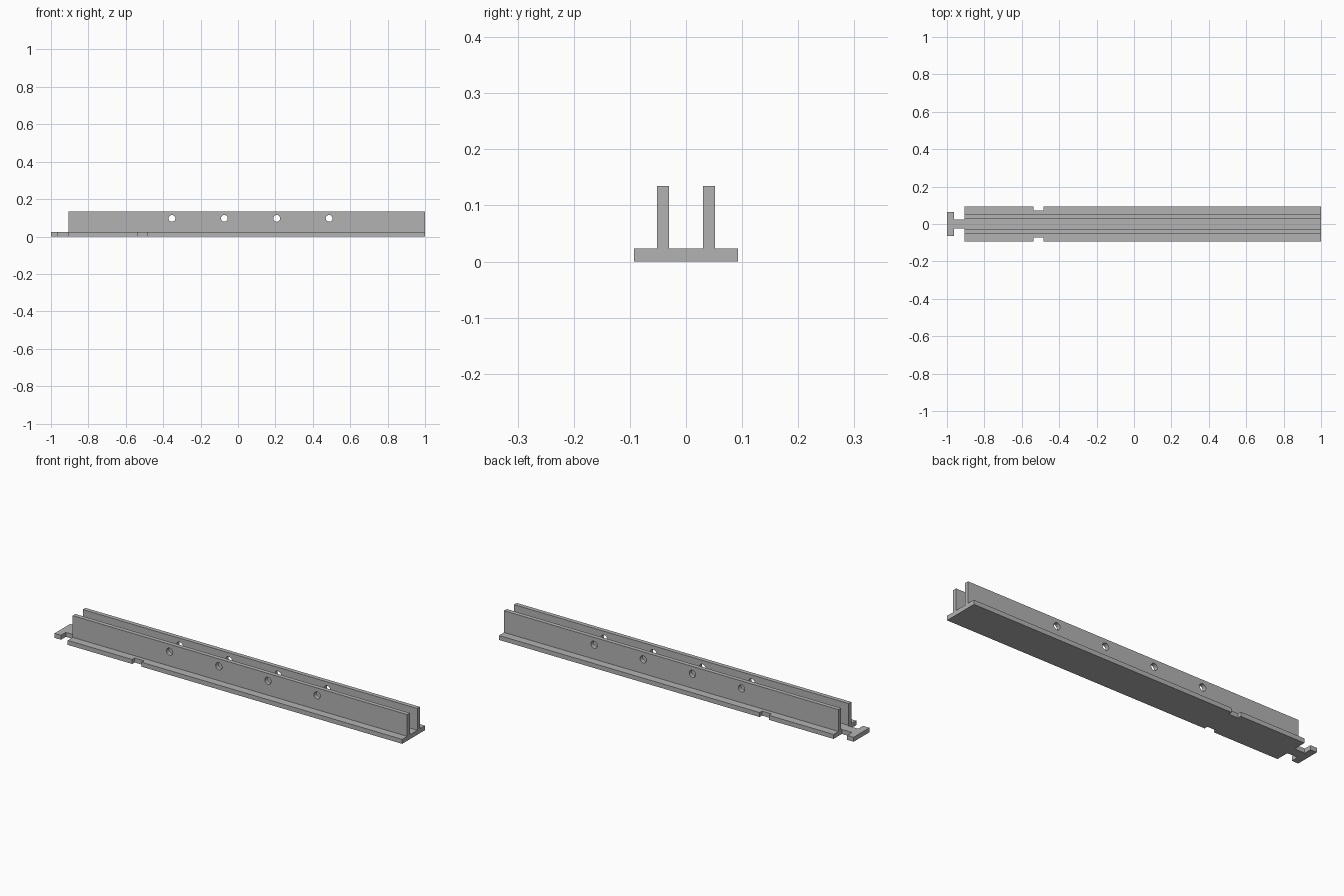
import bpy
import bmesh
from mathutils import Matrix

cube = bpy.data.objects.get("Cube")
if cube:
    bpy.data.objects.remove(cube, do_unlink=True)

grey = bpy.data.materials.new("mid grey")
grey.use_nodes = True
colour = (0.45, 0.45, 0.45, 1)
grey.diffuse_color = colour
grey.node_tree.nodes["Principled BSDF"].inputs["Base Color"].default_value = colour

BODY_START, BODY_END = -0.905, 1.0
BASE_TOP, WALL_TOP = 0.023, 0.135
HALF_WIDTH = 0.0925
WALL_INNER, WALL_OUTER = 0.03, 0.052
HOLE_Z, HOLE_RADIUS = 0.097, 0.018


def add_object(name, bm):
    bmesh.ops.recalc_face_normals(bm, faces=bm.faces)
    mesh = bpy.data.meshes.new(name)
    bm.to_mesh(mesh)
    bm.free()
    mesh.materials.append(grey)
    obj = bpy.data.objects.new(name, mesh)
    bpy.context.collection.objects.link(obj)
    return obj


# Base plate: half outline with T-shaped end tab and side notch, mirrored in y
half = [(-1, 0.064), (-0.963, 0.064), (-0.963, 0.025), (BODY_START, 0.025),
        (BODY_START, HALF_WIDTH), (-0.538, HALF_WIDTH), (-0.538, 0.073),
        (-0.484, 0.073), (-0.484, HALF_WIDTH), (BODY_END, HALF_WIDTH)]
outline = half + [(x, -y) for x, y in reversed(half)]
bm = bmesh.new()
face = bm.faces.new([bm.verts.new((x, y, 0)) for x, y in outline])
top = bmesh.ops.extrude_face_region(bm, geom=[face])["geom"]
bmesh.ops.translate(bm, vec=(0, 0, BASE_TOP),
                    verts=[v for v in top if isinstance(v, bmesh.types.BMVert)])
add_object("base_plate", bm)

# Cutter for the row of round holes through both walls
bm = bmesh.new()
for i in range(4):
    place = Matrix.Translation((-0.353 + 0.28 * i, 0, HOLE_Z)) @ Matrix.Rotation(1.5707963, 4, "X")
    bmesh.ops.create_cone(bm, cap_ends=True, segments=32, radius1=HOLE_RADIUS,
                          radius2=HOLE_RADIUS, depth=0.3, matrix=place)
cutter = add_object("hole_cutter", bm)
cutter.hide_render = True
cutter.hide_viewport = True
cutter.display_type = "WIRE"

# Two upright walls running along the base
for name, side in (("front_wall", -1), ("back_wall", 1)):
    size = (BODY_END - BODY_START, WALL_OUTER - WALL_INNER, WALL_TOP - BASE_TOP)
    centre = ((BODY_START + BODY_END) / 2, side * (WALL_INNER + WALL_OUTER) / 2,
              (BASE_TOP + WALL_TOP) / 2)
    bm = bmesh.new()
    bmesh.ops.create_cube(bm, size=1, matrix=Matrix.Translation(centre) @ Matrix.Diagonal((*size, 1)))
    wall = add_object(name, bm)
    cut = wall.modifiers.new("holes", "BOOLEAN")
    cut.operation = "DIFFERENCE"
    cut.solver = "EXACT"
    cut.object = cutter

# Bake the holes into the walls and drop the cutter
bpy.context.view_layer.update()
graph = bpy.context.evaluated_depsgraph_get()
for name in ("front_wall", "back_wall"):
    wall = bpy.data.objects[name]
    baked = bpy.data.meshes.new_from_object(wall.evaluated_get(graph))
    wall.modifiers.clear()
    wall.data = baked
bpy.data.objects.remove(cutter, do_unlink=True)
